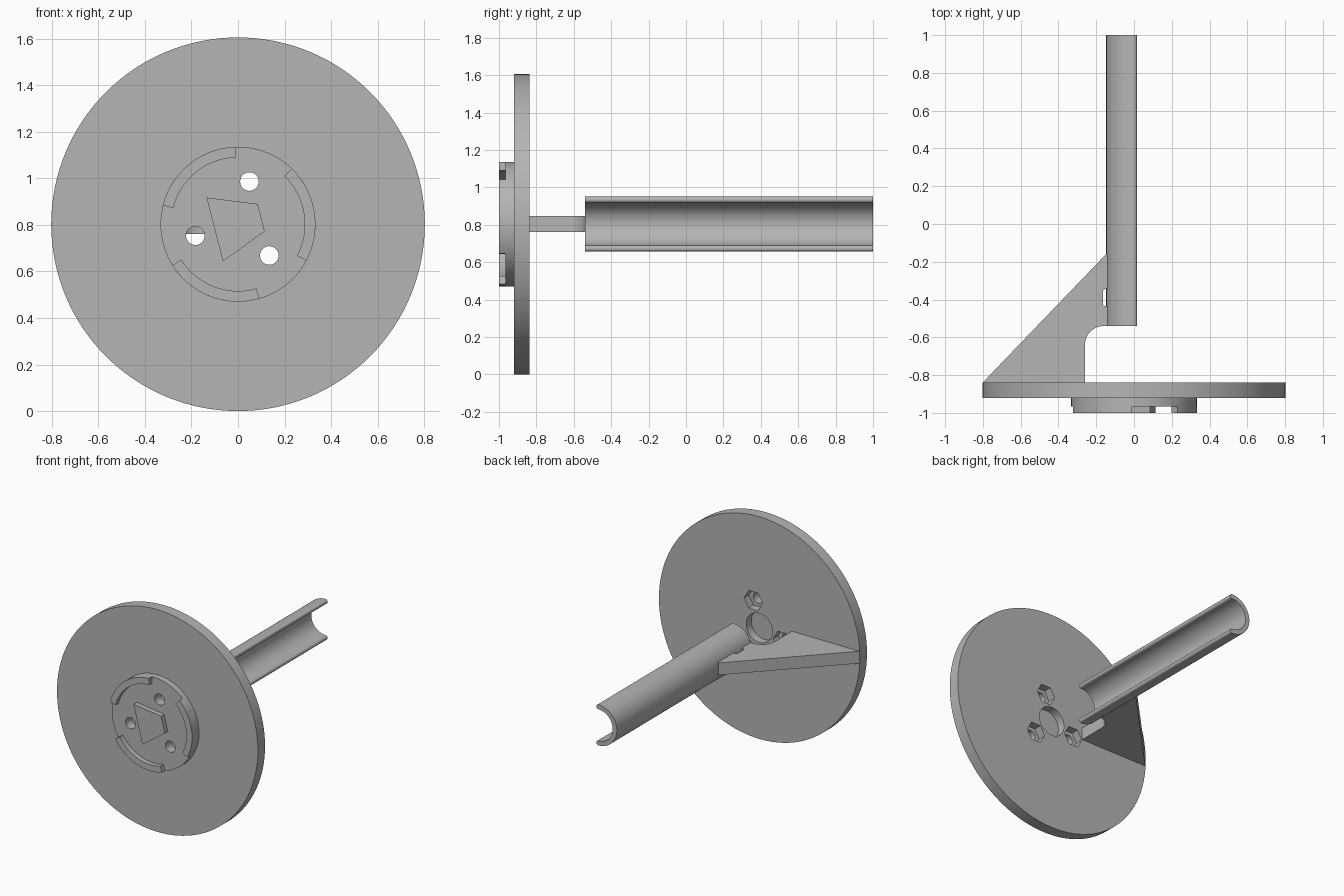
import bpy
import bmesh
from math import cos, sin, radians

if "Cube" in bpy.data.objects:
    bpy.data.objects.remove(bpy.data.objects["Cube"], do_unlink=True)

CZ = 0.803          # height of the main axis
BOLT_ANGLES = (75, 195, 315)
BOLT_RADIUS = 0.19

grey = bpy.data.materials.new("plain grey")
grey.use_nodes = True
grey.diffuse_color = (0.46, 0.46, 0.46, 1)
grey.node_tree.nodes["Principled BSDF"].inputs["Base Color"].default_value = (0.46, 0.46, 0.46, 1)


def arc(cx, cy, r, a0, a1, n):
    """Points along an arc, ends included."""
    angles = [radians(a0 + (a1 - a0) * i / n) for i in range(n + 1)]
    return [(cx + r * cos(a), cy + r * sin(a)) for a in angles]


def circle(cx, cy, r, n):
    return arc(cx, cy, r, 0, 360, n)[:-1]


def prism(name, outline, lo, hi, along="y"):
    """Extrude an outline along y (outline in x, z) or along z (outline in x, y)."""
    place = (lambda u, v, d: (u, d, v)) if along == "y" else (lambda u, v, d: (u, v, d))
    bm = bmesh.new()
    base = bm.faces.new([bm.verts.new(place(u, v, lo)) for u, v in outline])
    new = bmesh.ops.extrude_face_region(bm, geom=[base])["geom"]
    shift = place(0, 0, hi - lo)
    bmesh.ops.translate(bm, vec=shift, verts=[g for g in new if isinstance(g, bmesh.types.BMVert)])
    bmesh.ops.recalc_face_normals(bm, faces=bm.faces)
    mesh = bpy.data.meshes.new(name)
    bm.to_mesh(mesh)
    bm.free()
    mesh.materials.append(grey)
    obj = bpy.data.objects.new(name, mesh)
    bpy.context.collection.objects.link(obj)
    return obj


def activate(obj):
    bpy.ops.object.select_all(action="DESELECT")
    obj.select_set(True)
    bpy.context.view_layer.objects.active = obj


def cut(obj, outline, lo, hi, along="y"):
    """Subtract a prism from an object."""
    cutter = prism("cutter", outline, lo, hi, along)
    cutter.hide_render = True
    mod = obj.modifiers.new("cut", "BOOLEAN")
    mod.operation = "DIFFERENCE"
    mod.solver = "EXACT"
    mod.object = cutter
    activate(obj)
    bpy.ops.object.modifier_apply(modifier=mod.name)
    bpy.data.objects.remove(cutter, do_unlink=True)


# Large disc and raised hub
disc = prism("disc", circle(0, CZ, 0.803, 128), -0.92, -0.838)
hub = prism("hub", circle(0, CZ, 0.333, 96), -0.965, -0.92)
parts = [disc, hub]

# Bolt holes with hexagonal nut pockets behind, and a round blind pocket
for a in BOLT_ANGLES:
    x, z = BOLT_RADIUS * cos(radians(a)), CZ + BOLT_RADIUS * sin(radians(a))
    for part in (disc, hub):
        cut(part, circle(x, z, 0.04, 32), -1.1, -0.7)
    cut(disc, circle(x, z, 0.074, 6), -0.895, -0.7)
cut(disc, circle(0, CZ, 0.105, 48), -0.895, -0.7)

# Three curved ridges on the hub rim
for i in range(3):
    a0, a1 = 92 + 120 * i, 166 + 120 * i
    ridge = arc(0, CZ, 0.333, a0, a1, 20) + arc(0, CZ, 0.287, a1, a0, 20)
    parts.append(prism(f"rim_ridge_{i + 1}", ridge, -1.0, -0.965))

# Four-sided key in the middle of the hub
key = [(-0.135, 0.918), (0.085, 0.89), (0.115, 0.773), (-0.065, 0.643)]
parts.append(prism("centre_key", key, -1.0, -0.965))

# Half tube, open to the left, with rounded lips
R, W = 0.147, 0.033
mid, lip = R - W / 2, W / 2
profile = arc(0, CZ, R, 90, 270, 48)
profile += arc(0, CZ - mid, lip, -90, 90, 10)[1:-1]
profile += arc(0, CZ, R - W, 270, 90, 48)
profile += arc(0, CZ + mid, lip, -90, 90, 10)[1:-1]
parts.append(prism("half_tube", profile, -0.54, 1.0))

# Triangular bracket with a fillet, joining disc and tube
outline = [(-0.8, -0.838), (-0.26, -0.838)]
outline += arc(-0.16, -0.64, 0.1, 180, 90, 12)
outline += [(-0.125, -0.54), (-0.125, -0.16), (-0.148, -0.16)]
bracket = prism("bracket", outline, 0.76, 0.848, along="z")
slot = arc(-0.15, -0.36, 0.015, 90, 180, 5) + arc(-0.15, -0.42, 0.015, 180, 270, 5)
slot += [(-0.138, -0.435), (-0.138, -0.345)]
cut(bracket, slot, 0.6, 1.0, along="z")
parts.append(bracket)

# Smooth the round walls, keep the edges crisp
for part in parts:
    activate(part)
    bpy.ops.object.shade_smooth_by_angle(angle=radians(30))
